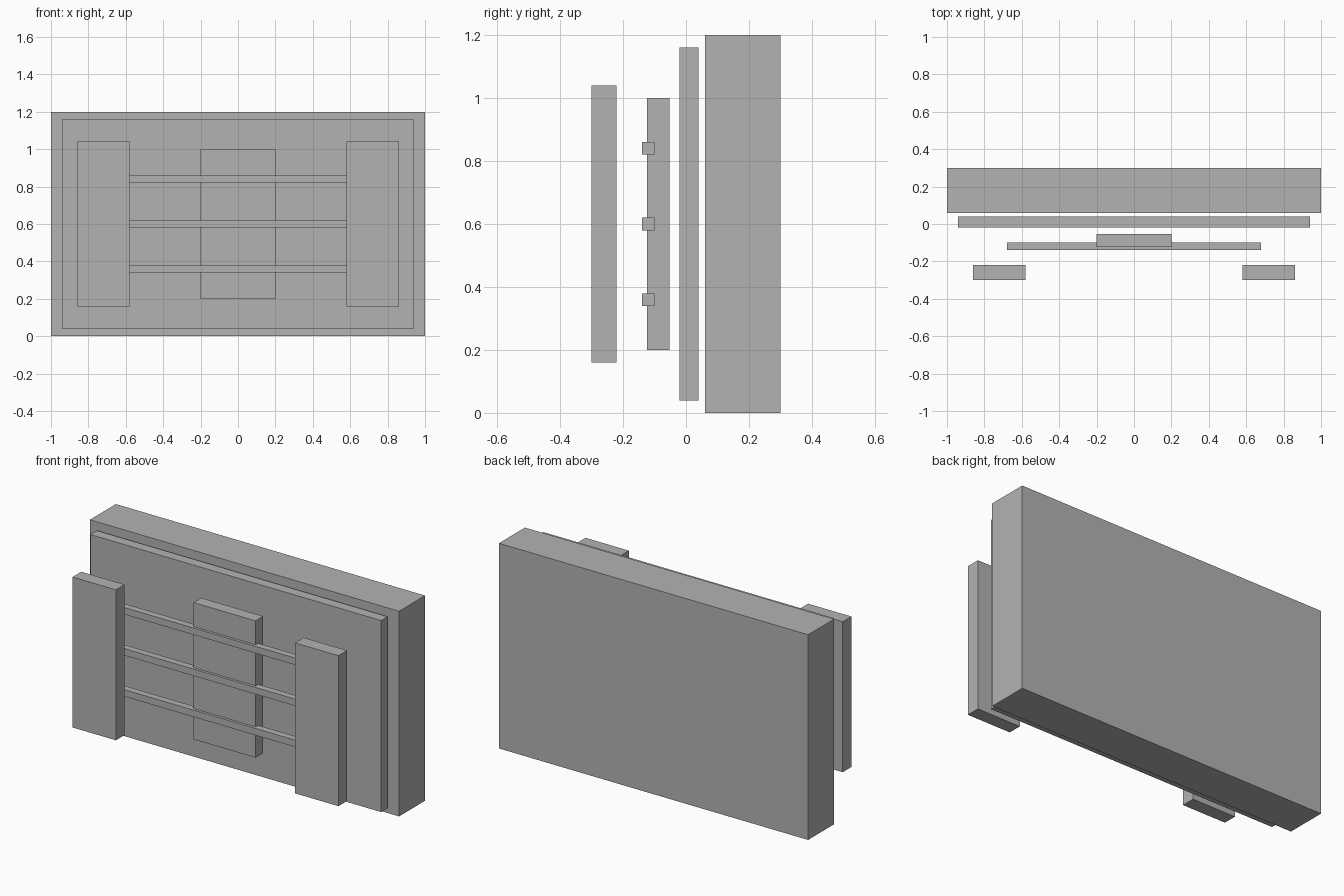
import bpy

if "Cube" in bpy.data.objects:
    bpy.data.objects.remove(bpy.data.objects["Cube"])

grey = bpy.data.materials.new("plain grey")
grey.diffuse_color = (0.45, 0.45, 0.45, 1.0)
grey.use_nodes = True
grey.node_tree.nodes["Principled BSDF"].inputs["Base Color"].default_value = grey.diffuse_color


def box(name, x, y, z):
    """Box spanning the given (min, max) range on each axis."""
    spans = (x, y, z)
    bpy.ops.mesh.primitive_cube_add(size=1, location=[(a + b) / 2 for a, b in spans])
    ob = bpy.context.object
    ob.name = name
    ob.scale = [b - a for a, b in spans]
    bpy.ops.object.transform_apply(location=False, rotation=False, scale=True)
    ob.data.materials.append(grey)
    return ob


# Thick rear slab and the thin panel in front of it
box("back_slab", (-1.0, 1.0), (0.06, 0.30), (0.0, 1.2))
box("thin_panel", (-0.94, 0.94), (-0.02, 0.04), (0.04, 1.16))

# Central upright block
box("center_block", (-0.2, 0.2), (-0.124, -0.053), (0.2, 1.0))

# Three horizontal rails
for i, z in enumerate((0.36, 0.60, 0.84), 1):
    box(f"rail_{i}", (-0.68, 0.68), (-0.14, -0.10), (z - 0.02, z + 0.02))

# Front side plates
for side, x in (("left", (-0.86, -0.58)), ("right", (0.58, 0.86))):
    box(f"side_plate_{side}", x, (-0.30, -0.22), (0.16, 1.04))
